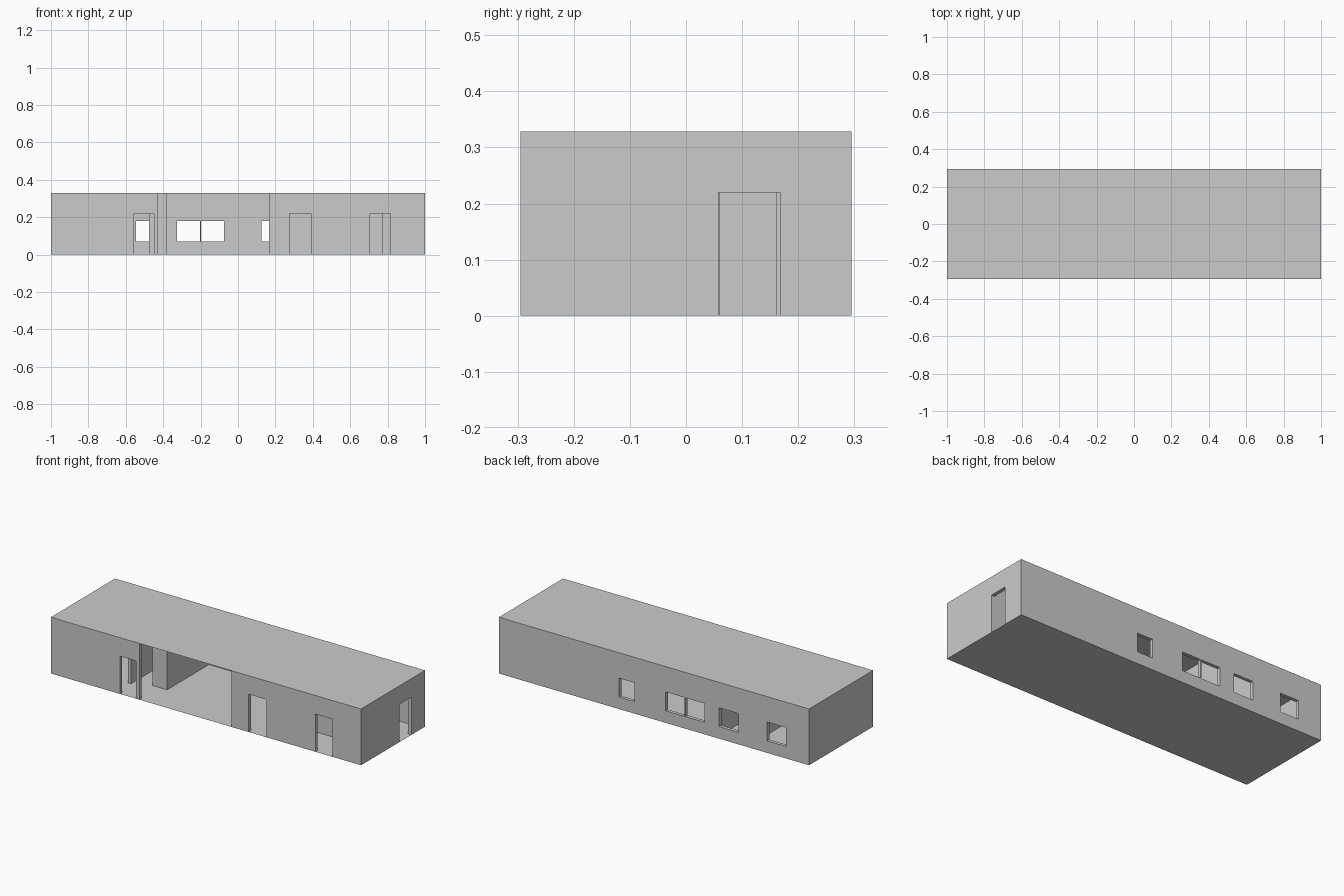
import bpy, bmesh
from mathutils import Vector

if "Cube" in bpy.data.objects:
    bpy.data.objects.remove(bpy.data.objects["Cube"])

H = 0.328          # wall height
T = 0.02           # wall thickness
DOOR = 0.22        # door head height
X, Y = 1.0, 0.295  # half extents


def finish(name, bm):
    bmesh.ops.recalc_face_normals(bm, faces=bm.faces[:])
    me = bpy.data.meshes.new(name)
    bm.to_mesh(me)
    bm.free()
    ob = bpy.data.objects.new(name, me)
    bpy.context.collection.objects.link(ob)
    return ob


def wall(name, axis, at, start, end, openings=()):
    """Wall along an axis, from 'at' to at+T across it; openings are (a, b, z0, z1)."""
    us = sorted({start, end} | {v for o in openings for v in o[:2]})
    zs = sorted({0.0, H} | {v for o in openings for v in o[2:]})
    bm = bmesh.new()

    def point(u, z):
        return bm.verts.new((u, at, z) if axis == 'x' else (at, u, z))

    for u0, u1 in zip(us, us[1:]):
        for z0, z1 in zip(zs, zs[1:]):
            u, z = (u0 + u1) / 2, (z0 + z1) / 2
            if any(a < u < b and c < z < d for a, b, c, d in openings):
                continue
            bm.faces.new([point(u0, z0), point(u1, z0), point(u1, z1), point(u0, z1)])
    bmesh.ops.remove_doubles(bm, verts=bm.verts[:], dist=1e-5)
    # keep the first skin and push a second one out, so the wall is closed
    skin = bm.faces[:]
    ext = bmesh.ops.extrude_face_region(bm, geom=skin, use_keep_orig=True)
    moved = [g for g in ext['geom'] if isinstance(g, bmesh.types.BMVert)]
    bmesh.ops.translate(bm, verts=moved, vec=Vector((0, T, 0) if axis == 'x' else (T, 0, 0)))
    return finish(name, bm)


def sheet(name, z):
    bm = bmesh.new()
    bm.faces.new([bm.verts.new((x, y, z)) for x, y in ((-X, -Y), (X, -Y), (X, Y), (-X, Y))])
    return finish(name, bm)


# floor and roof are thin sheets
sheet("floor", 0.0)
sheet("roof", H)

# outer walls
wall("front_wall", 'x', -Y, -X, X, [
    (-0.555, -0.45, 0, DOOR), (-0.43, 0.165, 0, H),
    (0.275, 0.39, 0, DOOR), (0.705, 0.815, 0, DOOR)])
windows = [(-0.85, -0.73), (-0.545, -0.42), (-0.325, -0.203), (-0.197, -0.075), (0.125, 0.225)]
wall("back_wall", 'x', Y - T, -X, X, [(a, b, 0.07, 0.18) for a, b in windows])
wall("left_wall", 'y', -X, -Y + T, Y - T)
wall("right_wall", 'y', X - T, -Y + T, Y - T, [(0.058, 0.168, 0, DOOR)])

# left-hand rooms
inner = Y - T
wall("left_room_wall", 'y', -0.60, -inner, inner, [(-0.26, -0.158, 0, H)])
wall("hall_wall", 'y', -0.40, -0.11, inner)
wall("hall_wall_return", 'x', -0.11, -0.475, -0.40)

# entrance stub beside the open porch
wall("porch_stub", 'y', 0.165, -inner, -0.17)

# right-hand rooms
wall("right_room_wall", 'y', 0.48, -inner, inner, [(0.06, 0.16, 0, H)])
wall("bathroom_front_wall", 'x', -0.09, 0.50, 0.68)
wall("bathroom_side_wall", 'y', 0.66, -0.07, 0.035)
wall("bedroom_wall", 'x', 0.035, 0.585, X - T, [(0.68, 0.77, 0, H)])
